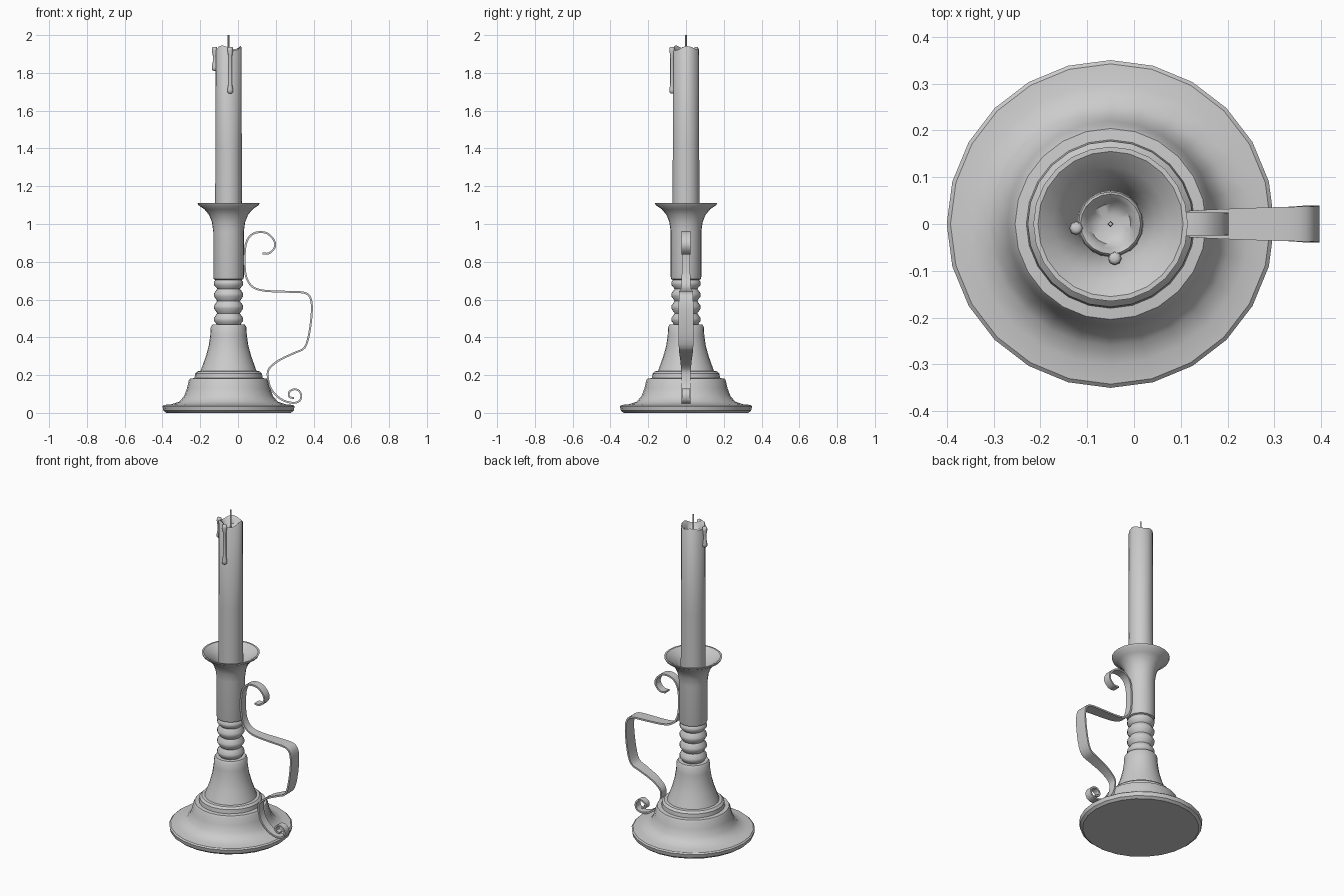
import bpy, bmesh, math
from mathutils import Vector

if "Cube" in bpy.data.objects:
    bpy.data.objects.remove(bpy.data.objects["Cube"])

AXIS = Vector((-0.05, 0, 0))


def finish(name, bm, angle=35):
    bmesh.ops.remove_doubles(bm, verts=bm.verts, dist=1e-5)
    bmesh.ops.recalc_face_normals(bm, faces=bm.faces)
    me = bpy.data.meshes.new(name)
    bm.to_mesh(me)
    bm.free()
    ob = bpy.data.objects.new(name, me)
    bpy.context.collection.objects.link(ob)
    bpy.ops.object.select_all(action='DESELECT')
    bpy.context.view_layer.objects.active = ob
    ob.select_set(True)
    bpy.ops.object.shade_smooth_by_angle(angle=math.radians(angle))
    return ob


def loft(bm, rings):
    """Bridge closed vertex rings and cap both ends."""
    rows = [[bm.verts.new(p) for p in ring] for ring in rings]
    n = len(rows[0])
    for a, b in zip(rows, rows[1:]):
        for i in range(n):
            j = (i + 1) % n
            bm.faces.new((a[i], a[j], b[j], b[i]))
    bm.faces.new(rows[0])
    bm.faces.new(rows[-1])


def lathe(name, profile, n=24, centre=AXIS, wave=None, angle=35):
    bm = bmesh.new()
    rings = []
    for r, z in profile:
        ring = []
        for i in range(n):
            a = math.tau * i / n
            dz = wave(a, z) if wave else 0
            ring.append(centre + Vector((r * math.cos(a), r * math.sin(a), z + dz)))
        rings.append(ring)
    loft(bm, rings)
    return finish(name, bm, angle)


# Stepped base and bell
lathe("base", [(.33, 0), (.345, .012), (.35, .035), (.342, .042), (.30, .046),
               (.26, .06), (.235, .09), (.22, .13), (.211, .17), (.204, .182),
               (.18, .184), (.177, .208), (.165, .22), (.148, .222), (.138, .25),
               (.12, .30), (.105, .355), (.097, .41), (.094, .455), (.086, .467),
               (.06, .468)])

# Turned stem with repeated beads
stem = [(.06, .46), (.068, .475)]
for z in (.495, .56, .625, .685):
    stem += [(.077, z - .008), (.077, z + .008), (.06, z + .032)]
lathe("stem", stem, angle=60)

# Flared candle cup, hollow at the top
lathe("candle_cup", [(.06, .70), (.078, .708), (.081, .72), (.081, .96), (.088, 1.01),
                     (.103, 1.048), (.128, 1.078), (.16, 1.10), (.165, 1.112),
                     (.155, 1.112), (.122, 1.085), (.095, 1.05), (.078, 1.01),
                     (.07, .98)])


# Candle with a wavy rim and melted hollow
def melt(a, z):
    return .010 * math.cos(3 * a) + .004 * math.sin(2 * a) if z > 1.9 else 0


lathe("candle", [(.071, .98), (.07, 1.4), (.069, 1.925), (.064, 1.932), (.052, 1.922),
                 (.043, 1.896), (.02, 1.887)], n=20, wave=melt, angle=50)
lathe("wick", [(.007, 1.88), (.006, 1.95), (.005, 2.0)], n=4)

# Wax drips running from the rim
for name, deg, low in (("front_drip", -83, 1.69), ("left_drip", 187, 1.81)):
    a = math.radians(deg)
    c = AXIS + Vector((.074 * math.cos(a), .074 * math.sin(a), 0))
    lathe(name, [(.006, low), (.015, low + .008), (.015, low + .022), (.010, low + .05),
                 (.010, 1.89), (.015, 1.918), (.013, 1.935), (.006, 1.938)],
          n=8, centre=c, angle=60)

# Scrolled ribbon handle: x, z, half width
path = [(.13, .845, .022), (.165, .845, .023), (.195, .877, .024), (.19, .915, .024),
        (.155, .95, .025), (.11, .957, .025), (.07, .942, .024), (.045, .905, .023),
        (.036, .85, .022), (.036, .77, .022), (.047, .71, .023), (.08, .665, .025),
        (.145, .646, .03), (.27, .641, .035), (.35, .636, .037), (.383, .61, .038),
        (.391, .54, .039), (.377, .42, .04), (.352, .345, .038), (.30, .318, .035),
        (.22, .28, .03), (.167, .237, .026), (.157, .20, .024), (.167, .145, .024),
        (.195, .10, .025), (.24, .066, .025), (.29, .053, .024), (.325, .063, .023),
        (.335, .092, .022), (.322, .118, .02), (.295, .125, .02), (.271, .11, .018),
        (.272, .085, .018), (.297, .078, .016)]
pts = [Vector(p) for p in path]
fine = []
for i in range(len(pts) - 1):
    p0, p1, p2, p3 = (pts[max(0, min(len(pts) - 1, i + k))] for k in (-1, 0, 1, 2))
    for t in (0, 1 / 3, 2 / 3):
        fine.append(.5 * (2 * p1 + (p2 - p0) * t + (2 * p0 - 5 * p1 + 4 * p2 - p3) * t * t
                          + (3 * p1 - p0 - 3 * p2 + p3) * t ** 3))
fine.append(pts[-1])
rings = []
for i, p in enumerate(fine):
    d = fine[min(i + 1, len(fine) - 1)] - fine[max(i - 1, 0)]
    nrm = Vector((-d.y, 0, d.x)).normalized() * .005
    c, w = Vector((p.x, 0, p.y)), Vector((0, p.z, 0))
    rings.append([c + nrm + w, c + nrm - w, c - nrm - w, c - nrm + w])
bm = bmesh.new()
loft(bm, rings)
finish("handle", bm, 40)
